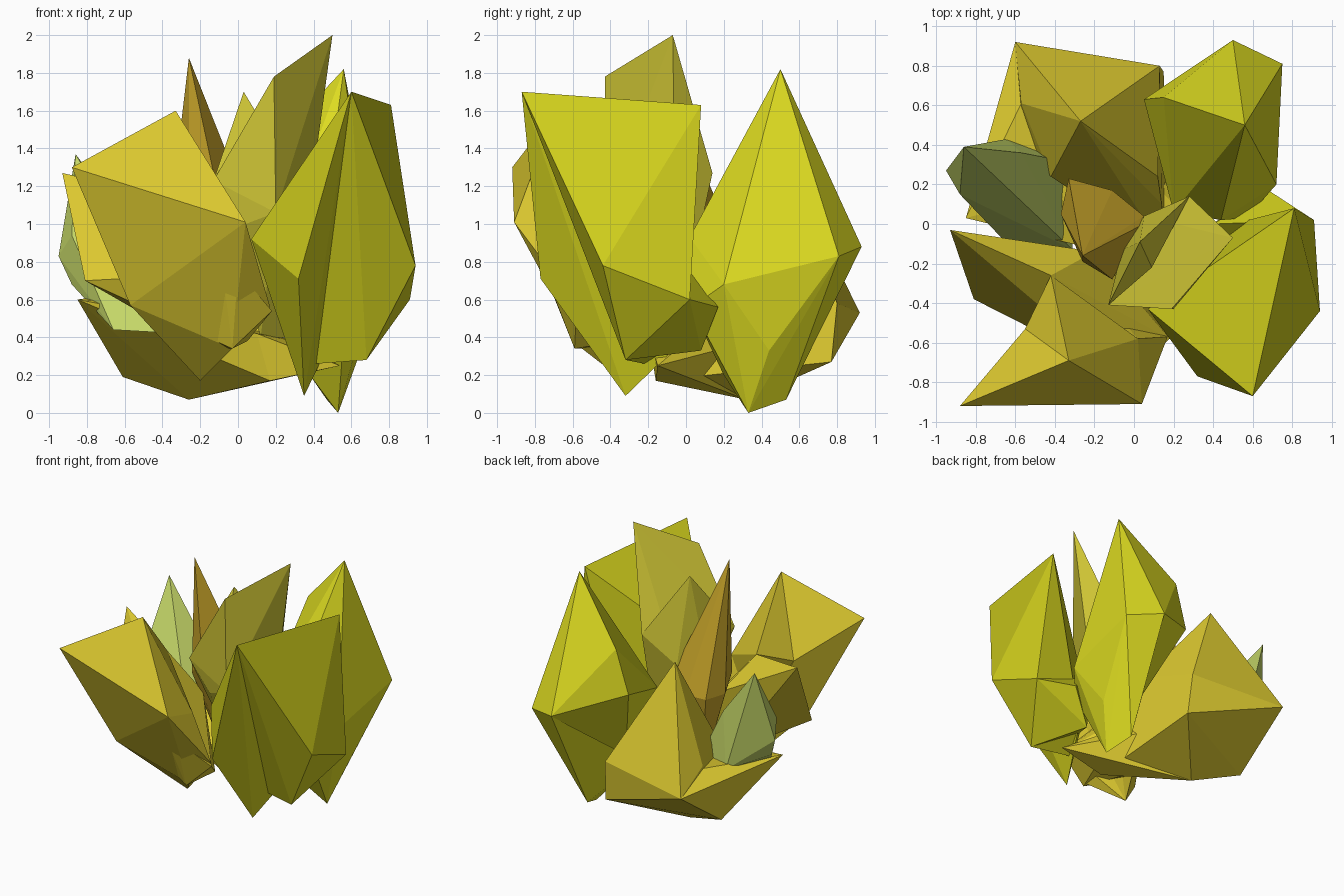
import bpy, bmesh, math


def linear(c):
    return tuple((v / 255) ** 2.2 for v in c) + (1.0,)


def material(name, rgb):
    m = bpy.data.materials.new(name)
    m.diffuse_color = linear(rgb)
    return m


OLIVE = material("olive", (208, 206, 34))
LIME = material("yellow_olive", (222, 220, 38))
GOLD = material("gold", (224, 204, 52))
KHAKI = material("khaki", (206, 196, 56))
AMBER = material("amber", (200, 164, 46))
GREEN = material("pale_green", (196, 214, 104))


def crystal(name, mat, corners):
    """Flat-faced convex shard spanned by a few corner points."""
    bm = bmesh.new()
    for c in corners:
        bm.verts.new(c)
    out = bmesh.ops.convex_hull(bm, input=bm.verts)
    inside = [g for g in out["geom_interior"] if isinstance(g, bmesh.types.BMVert)]
    bmesh.ops.delete(bm, geom=inside, context='VERTS')
    bmesh.ops.dissolve_limit(bm, angle_limit=math.radians(1.5),
                             verts=bm.verts, edges=bm.edges)
    bmesh.ops.recalc_face_normals(bm, faces=bm.faces)
    me = bpy.data.meshes.new(name)
    bm.to_mesh(me)
    bm.free()
    me.materials.append(mat)
    ob = bpy.data.objects.new(name, me)
    bpy.context.collection.objects.link(ob)


# Large grooved shard, front right: outer half, inner half, back foot
tip, back_tip = (.60, -.87, 1.70), (.81, .08, 1.63)
crystal("front_right_crystal", OLIVE, [
    tip, back_tip, (.94, -.44, .78), (.91, .02, .60), (.68, -.32, .28),
    (.41, -.22, .26), (.50, 0, .40)])
crystal("front_right_crystal_inner", OLIVE, [
    tip, back_tip, (.32, -.77, .71), (.35, -.32, .09), (.07, -.43, .92),
    (.50, 0, .40), (.41, -.22, .26)])
crystal("front_right_crystal_foot", OLIVE, [
    (.91, .02, .60), (.68, .17, .56), (.50, .08, .33), (.68, -.32, .28),
    (.40, -.2, .40), (.40, 0, .80)])

# Large grooved shard, back right: upper body and two lower facets
side, groove, foot = (.72, .20, .68), (.65, .44, .33), (.53, .33, 0)
crystal("back_right_crystal", LIME, [
    (.56, .50, 1.82), (.50, .93, .88), (.75, .81, .83), side, groove,
    (.57, .03, .56), (.44, .02, .93), (.20, .06, .85), (.15, .64, 1.38),
    (.05, .63, 1.05), (.38, .20, .20)])
crystal("back_right_crystal_front_foot", LIME, [
    side, groove, foot, (.57, .03, .56), (.38, .20, .20), (.30, .30, .60)])
crystal("back_right_crystal_back_foot", LIME, [
    groove, foot, (.47, .53, .07), (.75, .81, .83), (.50, .93, .88),
    (.30, .45, .50), (.38, .20, .20)])

# Wide shard leaning out at the front left, with a wedge on its back
peak, left_step, right_step = (-.33, -.69, 1.60), (-.55, -.53, 1.03), (.02, -.58, .91)
ridge = (-.42, -.26, 1.15)
crystal("front_left_crystal", GOLD, [
    (-.88, -.92, 1.30), (.04, -.91, 1.01), peak, left_step, right_step,
    (.17, -.57, .56), (-.20, -.33, .17), (-.57, -.67, .57),
    (-.03, -.55, .34)])
crystal("front_left_wedge", GOLD, [
    peak, left_step, ridge, right_step, (-.25, -.45, .5)])

# Shard behind it, pointing left, breaking through at the front
crystal("left_crystal", GOLD, [
    (-.93, -.03, 1.27), ridge, (-.81, -.38, .70),
    (.0, -.75, .75), (-.08, -.75, .74), (.18, -.58, .54), (-.03, -.59, .34),
    (-.20, -.14, .85), (-.20, -.20, .35), (.05, -.35, .38)])

# Tall shards in the middle
crystal("centre_crystal", KHAKI, [
    (.50, -.07, 2.0), (.19, -.43, 1.78), (-.13, -.41, 1.23), (.28, .14, 1.27),
    (.04, -.40, 1.0), (.20, -.43, 1.06), (.05, .04, 1.05), (.12, -.15, .4),
    (.28, -.05, .4)])
crystal("centre_back_crystal", KHAKI, [
    (.03, -.09, 1.70), (.09, -.22, 1.60), (.28, .14, 1.27),
    (-.13, -.41, 1.23), (-.06, -.13, 1.15), (.05, .04, 1.05), (.1, -.1, .5)])
crystal("amber_spike", AMBER, [
    (-.26, -.16, 1.88), (-.33, .23, .96), (-.11, .17, .92), (.05, .04, 1.02),
    (.05, .0, 1.10), (-.11, -.28, 1.18), (-.26, -.19, 1.0), (-.37, .05, .95),
    (-.05, 0, .3), (-.2, .1, .3)])

# Pale green shard on the left
crystal("green_crystal", GREEN, [
    (-.86, .39, 1.37), (-.95, .27, .83), (-.88, .15, .94), (-.88, .21, .68),
    (-.64, .43, .58), (-.57, .36, .99), (-.66, -.08, .44), (-.31, -.13, .42),
    (-.31, .31, .50)])

# Back left shard and the low base shard
crystal("back_left_crystal", GOLD, [
    (-.60, .92, .53), (.13, .80, .58), (.15, .77, .27), (-.27, .52, 1.35),
    (-.57, .61, .66), (.12, .24, .80), (.14, .10, .60), (-.42, .24, .72),
    (-.26, .32, .07), (-.61, .44, .19), (.17, -.16, .17)])
crystal("base_crystal", GOLD, [
    (-.85, .03, .60), (-.61, .44, .19), (-.26, .32, .07), (-.57, .61, .64),
    (-.60, .92, .53), (-.40, .15, .58), (.54, -.15, .25), (.17, -.16, .17),
    (.10, -.20, .42), (.30, 0, .38)])
